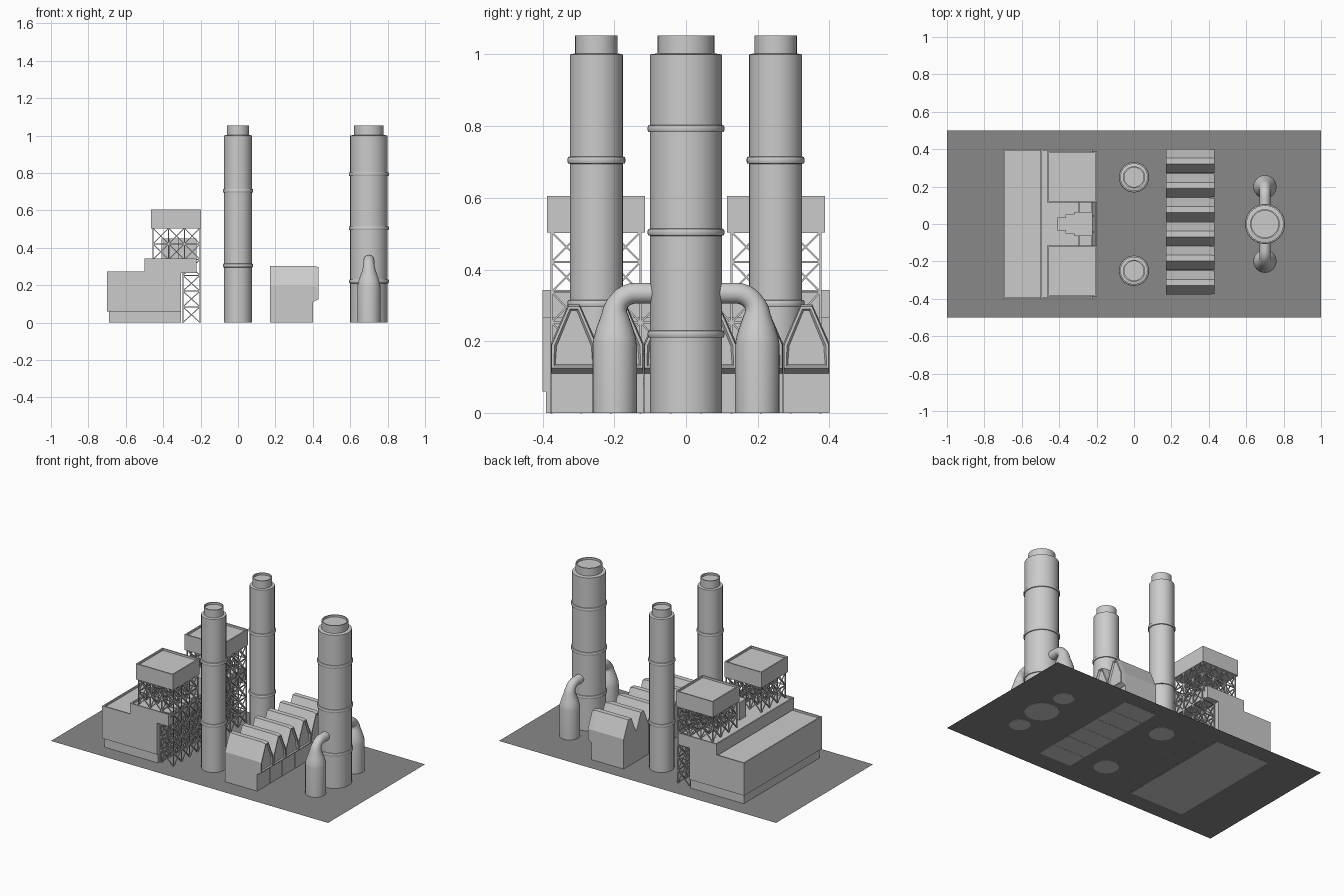
import bpy, bmesh, math
from mathutils import Vector

if "Cube" in bpy.data.objects:
    bpy.data.objects.remove(bpy.data.objects["Cube"])


def finish(name, bm, smooth=False):
    bmesh.ops.recalc_face_normals(bm, faces=bm.faces)
    me = bpy.data.meshes.new(name)
    bm.to_mesh(me)
    bm.free()
    ob = bpy.data.objects.new(name, me)
    bpy.context.collection.objects.link(ob)
    if smooth:
        me.polygons.foreach_set("use_smooth", [True] * len(me.polygons))
        me.set_sharp_from_angle(angle=math.radians(35))
    return ob


def recess(bm, face, rim, depth):
    """Rim around a face, with the middle pushed straight in."""
    bmesh.ops.inset_region(bm, faces=[face], thickness=rim, depth=0)
    bmesh.ops.inset_region(bm, faces=[face], thickness=0.0005, depth=-depth)


def box(name, lo, hi, rim=0):
    bm = bmesh.new()
    bmesh.ops.create_cube(bm, size=1)
    for v in bm.verts:
        v.co = [lo[i] + (v.co[i] + 0.5) * (hi[i] - lo[i]) for i in range(3)]
    bm.normal_update()
    if rim:
        recess(bm, max(bm.faces, key=lambda f: f.normal.z), rim, 0.012)
    return finish(name, bm)


def skin(bm, rings):
    """Join vertex rings with quads and cap both ends."""
    n = len(rings[0])
    for a, b in zip(rings, rings[1:]):
        for i in range(n):
            j = (i + 1) % n
            bm.faces.new((a[i], a[j], b[j], b[i]))
    bm.faces.new(rings[0])
    bm.faces.new(rings[-1])


def circle(n=32):
    return [(math.cos(2 * math.pi * i / n), math.sin(2 * math.pi * i / n)) for i in range(n)]


def stack(name, x, y, r, r_top, bands):
    prof = [(r, 0)]
    for z in bands:  # rounded bands around the shaft
        prof += [(r, z - .01), (r + .005, z - .009), (r + .007, z - .004),
                 (r + .007, z + .004), (r + .005, z + .009), (r, z + .01)]
    prof += [(r, 1.0), (r_top, 1.003), (r_top, 1.053), (r_top - .007, 1.053), (r_top - .007, 1.04)]
    bm = bmesh.new()
    skin(bm, [[bm.verts.new((x + c * q, y + s * q, z)) for c, s in circle()] for q, z in prof])
    finish(name, bm, True)


def duct(name, side):
    # upright vessel, shoulder, then quarter bend into the stack
    path = [(.199, 0, .062, 0), (.199, .19, .062, 0), (.199, .21, .059, 0),
            (.199, .24, .050, 0), (.199, .275, .037, 0)]
    for k in range(1, 8):
        a = math.pi / 2 * k / 7
        path.append((.14 + .059 * math.cos(a), .275 + .059 * math.sin(a), max(.029, .037 - .003 * k), a))
    path.append((.09, .334, .029, math.pi / 2))
    bm = bmesh.new()
    skin(bm, [[bm.verts.new((.7 + c * r, side * (y + s * r * math.cos(a)), z + s * r * math.sin(a)))
               for c, s in circle(24)] for y, z, r, a in path])
    finish(name, bm, True)


def bar(bm, a, b, w=.0025):
    a, b = Vector(a), Vector(b)
    d = (b - a).normalized()
    u = d.cross(Vector((0, 0, 1)) if abs(d.z) < .9 else Vector((1, 0, 0))).normalized()
    v = d.cross(u)
    skin(bm, [[bm.verts.new(p + (u * i + v * j) * w) for i, j in ((1, 1), (-1, 1), (-1, -1), (1, -1))]
              for p in (a, b)])


def lattice(name, xs, ys, zs):
    """Posts, rails and cross braces on every grid plane."""
    bm = bmesh.new()
    for x in xs:
        for y in ys:
            bar(bm, (x, y, zs[0]), (x, y, zs[-1]), .003)
    runs = [((x, p), (x, q)) for x in xs for p, q in zip(ys, ys[1:])]
    runs += [((p, y), (q, y)) for y in ys for p, q in zip(xs, xs[1:])]
    for p, q in runs:
        for z0, z1 in zip(zs, zs[1:]):
            bar(bm, (*p, z0), (*q, z1))
            bar(bm, (*p, z1), (*q, z0))
            bar(bm, (*p, z1), (*q, z1))
    finish(name, bm)


def steps(a, b, n):
    return [a + (b - a) * i / n for i in range(n + 1)]


# ground slab
bm = bmesh.new()
bm.faces.new([bm.verts.new((x, y, .001)) for x, y in ((-1, -.5), (1, -.5), (1, .5), (-1, .5))])
ground = finish("base_plate", bm)
mat = bpy.data.materials.new("dark_grey")
mat.diffuse_color = (.25, .25, .25, 1)
mat.use_nodes = True
mat.node_tree.nodes["Principled BSDF"].inputs["Base Color"].default_value = mat.diffuse_color
ground.data.materials.append(mat)

# chimneys and side ducts
for s, side in ((-1, "front"), (1, "back")):
    stack(side + "_chimney", 0, s * .25, .074, .059, (.305, .705))
    duct(side + "_duct", s)
stack("main_chimney", .7, 0, .1, .079, (.22, .504, .793))

# row of six gabled filter units
for k in range(6):
    c, h = -.3125 + k * .1297, .064
    box(f"filter_base_{k}", (.17, c - h, 0), (.402, c + h, .11))
    gable = [(-h, .11), (h, .11), (h, .195), (.016, .303), (-.016, .303), (-h, .195)]
    bm = bmesh.new()
    rings = []
    for x in (.17, .402, .43):
        pts = gable
        if x == .43:  # bottom edge slants up, roof edge is chamfered
            pts = [(y * .97, .125 if z == .11 else z - .006) for y, z in gable]
        rings.append([bm.verts.new((x, c + y, z)) for y, z in pts])
    skin(bm, rings)
    bmesh.ops.recalc_face_normals(bm, faces=bm.faces)
    end = max(bm.faces, key=lambda f: f.calc_center_median().x)
    bmesh.ops.inset_region(bm, faces=[end], thickness=.008, depth=0)
    bmesh.ops.inset_region(bm, faces=[end], thickness=.006, depth=-.008)
    finish(f"filter_unit_{k}", bm)

# stepped hall with recessed plinth
box("hall_plinth", (-.69, -.39, 0), (-.305, .39, .06))
box("hall_lower", (-.7, -.4, .06), (-.305, .4, .272), .012)
box("hall_upper", (-.5, -.4, .265), (-.222, .4, .343), .012)

# stepped roof house between the towers
box("roof_house_main", (-.32, -.065, .335), (-.222, .065, .45))
box("roof_house_mid", (-.365, -.05, .335), (-.32, .05, .45))
box("roof_house_end", (-.41, -.035, .335), (-.365, .035, .45))

# lattice towers carrying roofed tanks
levels = steps(0, .505, 6)
for s, side in ((-1, "front"), (1, "back")):
    ys = steps(s * .127, s * .375, 3)
    lattice(side + "_tower_upper", steps(-.455, -.203, 3), ys, levels[4:])
    lattice(side + "_tower_lower", [-.295, -.203], ys, levels[:5])
    y0, y1 = sorted((s * .114, s * .388))
    box(side + "_tower_tank", (-.465, y0, .503), (-.198, y1, .605), .012)
lattice("middle_frame", [-.295, -.203], steps(-.127, .127, 3), levels[:5])
